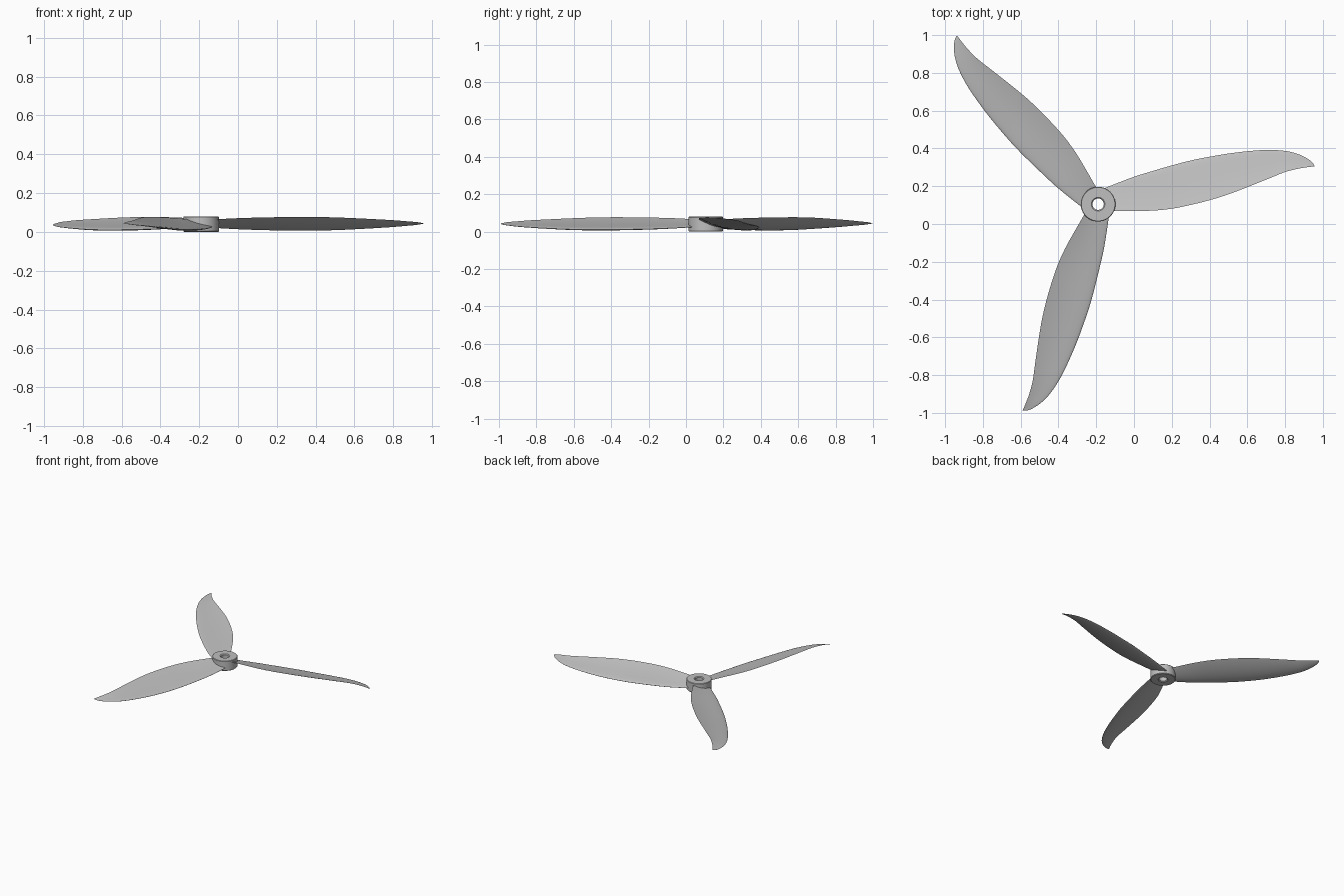
import bpy, bmesh, math
from mathutils import Matrix, Vector

if "Cube" in bpy.data.objects:
    bpy.data.objects.remove(bpy.data.objects["Cube"])

HUB = Vector((-0.19, 0.105, 0))
MID_Z = 0.044

# One plain grey plastic for everything
grey = bpy.data.materials.new("grey_plastic")
grey.use_nodes = True
grey.diffuse_color = (0.52, 0.52, 0.52, 1)
grey.node_tree.nodes["Principled BSDF"].inputs["Base Color"].default_value = (0.52, 0.52, 0.52, 1)


def make_object(name, bm, angle):
    bmesh.ops.recalc_face_normals(bm, faces=bm.faces)
    mesh = bpy.data.meshes.new(name)
    bm.to_mesh(mesh)
    bm.free()
    mesh.materials.append(grey)
    obj = bpy.data.objects.new(name, mesh)
    bpy.context.collection.objects.link(obj)
    bpy.ops.object.select_all(action='DESELECT')
    obj.select_set(True)
    bpy.context.view_layer.objects.active = obj
    bpy.ops.object.shade_smooth_by_angle(angle=math.radians(angle))
    return obj


def bridge(bm, a, b):
    n = len(a)
    for i in range(n):
        j = (i + 1) % n
        bm.faces.new((a[i], a[j], b[j], b[i]))


# Hub: a bored cylinder with chamfered rims
def build_hub(sides=64):
    profile = [(0.030, 0.006), (0.036, 0), (0.088, 0), (0.092, 0.004),
               (0.092, 0.077), (0.089, 0.080), (0.036, 0.080), (0.030, 0.074)]
    bm = bmesh.new()
    rings = []
    for r, z in profile:
        rings.append([bm.verts.new((r * math.cos(a), r * math.sin(a), z))
                      for a in (2 * math.pi * i / sides for i in range(sides))])
    for k, ring in enumerate(rings):
        bridge(bm, ring, rings[(k + 1) % len(rings)])
    make_object("hub", bm, 30).location = HUB


# Blade stations: distance out, leading edge, trailing edge, half rise
STATIONS = [
    (0.03, 0.083, -0.040, 0.018), (0.09, 0.107, -0.036, 0.022),
    (0.19, 0.145, -0.036, 0.027), (0.29, 0.176, -0.034, 0.030),
    (0.39, 0.205, -0.024, 0.032), (0.49, 0.231, -0.004, 0.033),
    (0.59, 0.251, 0.021, 0.033), (0.69, 0.268, 0.052, 0.031),
    (0.79, 0.280, 0.090, 0.027), (0.89, 0.287, 0.130, 0.022),
    (0.99, 0.282, 0.170, 0.0165), (1.06, 0.265, 0.188, 0.011),
    (1.11, 0.240, 0.196, 0.007), (1.135, 0.220, 0.199, 0.003),
    (1.145, 0.204, 0.200, 0.001)]


def smooth_stations(steps=4):
    pts = [Vector(s) for s in STATIONS]
    out = []
    for i in range(len(pts) - 1):
        p0, p1 = pts[max(i - 1, 0)], pts[i]
        p2, p3 = pts[i + 1], pts[min(i + 2, len(pts) - 1)]
        h = p2[0] - p1[0]
        m1 = (p2 - p0) * (h / (p2[0] - p0[0]))
        m2 = (p3 - p1) * (h / (p3[0] - p1[0]))
        for k in range(steps):
            t = k / steps
            out.append(p1 * (2*t**3 - 3*t**2 + 1) + m1 * (t**3 - 2*t**2 + t)
                       + p2 * (3*t**2 - 2*t**3) + m2 * (t**3 - t**2))
    return out + [pts[-1]]


# Cambered section, rounded at the low leading edge, thin at the high trailing edge
def section(station, n=14):
    u, lead, trail, rise = station
    chord = lead - trail
    thick = 0.08 * chord
    upper, lower = [], []
    for i in range(n + 1):
        s = (1 - math.cos(math.pi * i / n)) / 2
        half = 5 * thick * (0.2969 * math.sqrt(s) - 0.126 * s - 0.3516 * s**2
                            + 0.2843 * s**3 - 0.1036 * s**4)
        z = MID_Z + rise * (2 * s - 1) - 0.16 * chord * s * (1 - s)
        v = lead - chord * s
        upper.append((u, v, z + half))
        lower.append((u, v, z - half))
    return upper + lower[-2:0:-1]


def build_blade(name, turn):
    bm = bmesh.new()
    rings = [[bm.verts.new(p) for p in section(s)] for s in smooth_stations()]
    for a, b in zip(rings, rings[1:]):
        bridge(bm, a, b)
    bm.faces.new(rings[0])
    bm.faces.new(rings[-1])
    bm.transform(Matrix.Rotation(turn, 4, 'Z'))
    make_object(name, bm, 50).location = HUB


build_hub()
for i, name in enumerate(("left_blade", "back_blade", "front_blade")):
    build_blade(name, math.radians(120 * i))
